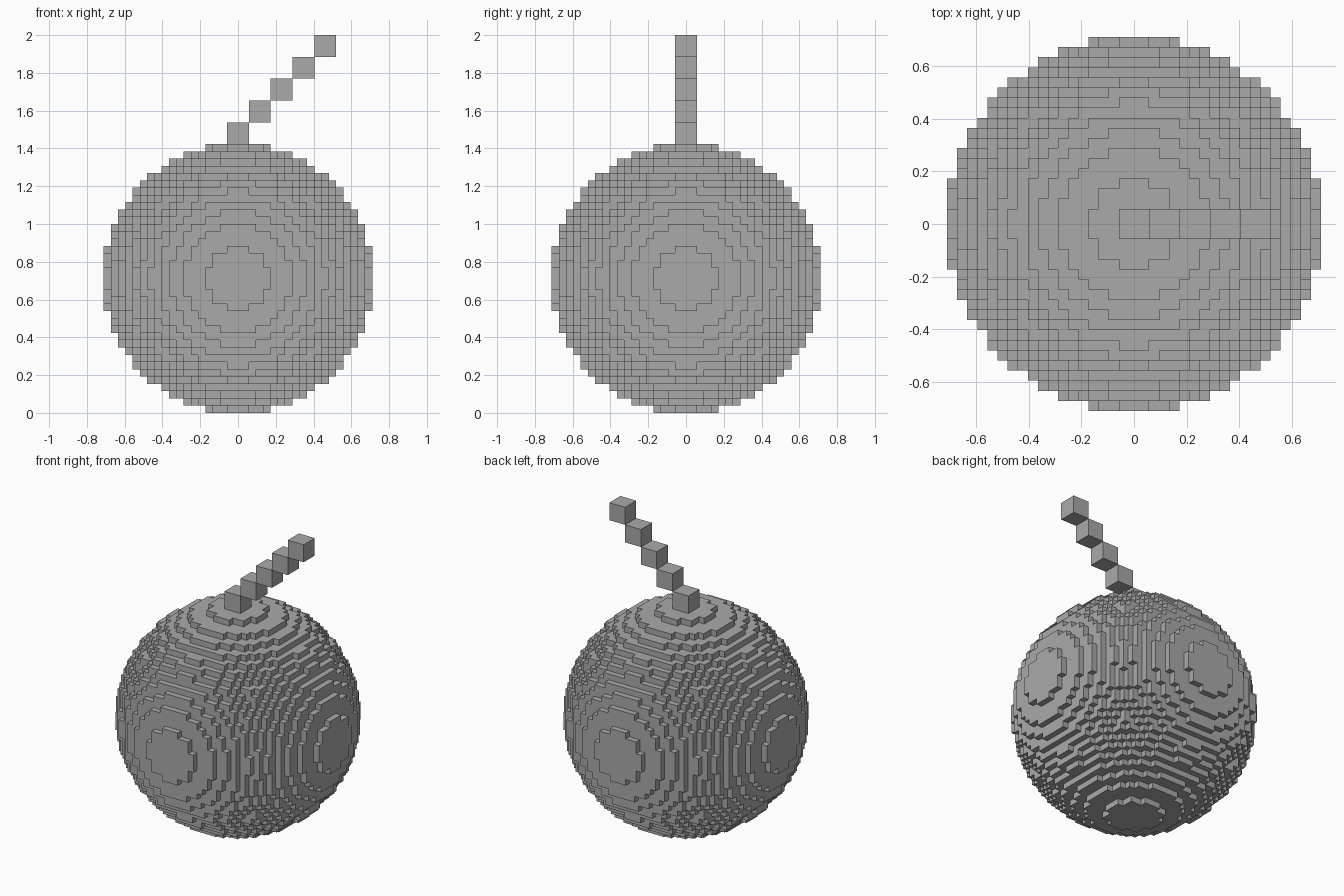
import bpy
import bmesh
from mathutils import Vector, Matrix

if "Cube" in bpy.data.objects:
    bpy.data.objects.remove(bpy.data.objects["Cube"], do_unlink=True)

R = 18                  # blocks from the centre block to the outermost one
LINKS = 5               # cubes in the fuse
LINK = 3                # fuse cube width in blocks
DIAMETER = 2 * R + 1
V = 2 / (DIAMETER + LINKS * LINK)   # block size
LIMIT = (R + 0.5) ** 2

grey = bpy.data.materials.new("plain_grey")
grey.use_nodes = True
colour = (0.4, 0.4, 0.4, 1)
grey.diffuse_color = colour
grey.node_tree.nodes["Principled BSDF"].inputs["Base Color"].default_value = colour


def finish(bm, name):
    mesh = bpy.data.meshes.new(name)
    bm.to_mesh(mesh)
    bm.free()
    mesh.materials.append(grey)
    obj = bpy.data.objects.new(name, mesh)
    bpy.context.collection.objects.link(obj)
    return obj


def inside(p):
    return p.length_squared <= LIMIT


# Blocky ball: a quad wherever a block meets open air
bm = bmesh.new()
corners = {}


def corner(p):
    key = tuple(round(2 * c) for c in p)
    if key not in corners:
        corners[key] = bm.verts.new(p * V)
    return corners[key]


axes = [Vector(row) for row in Matrix.Identity(3)]
span = range(-R, R + 1)
for block in (Vector((x, y, z)) for x in span for y in span for z in span):
    if not inside(block):
        continue
    for a in range(3):
        for side in (-1, 1):
            n = axes[a] * side
            if inside(block + n):
                continue
            u = axes[(a + 1) % 3] / 2
            w = axes[(a + 2) % 3] / 2 * side
            c = block + n / 2
            bm.faces.new([corner(p) for p in (c - u - w, c + u - w, c + u + w, c - u + w)])
ball = finish(bm, "ball")
ball.location.z = DIAMETER * V / 2

# Fuse: cubes climbing diagonally toward the left side
bm = bmesh.new()
size = LINK * V
for i in range(LINKS):
    place = Matrix.Translation((i * size, 0, DIAMETER * V + (i + 0.5) * size))
    bmesh.ops.create_cube(bm, size=size, matrix=place)
finish(bm, "fuse")
